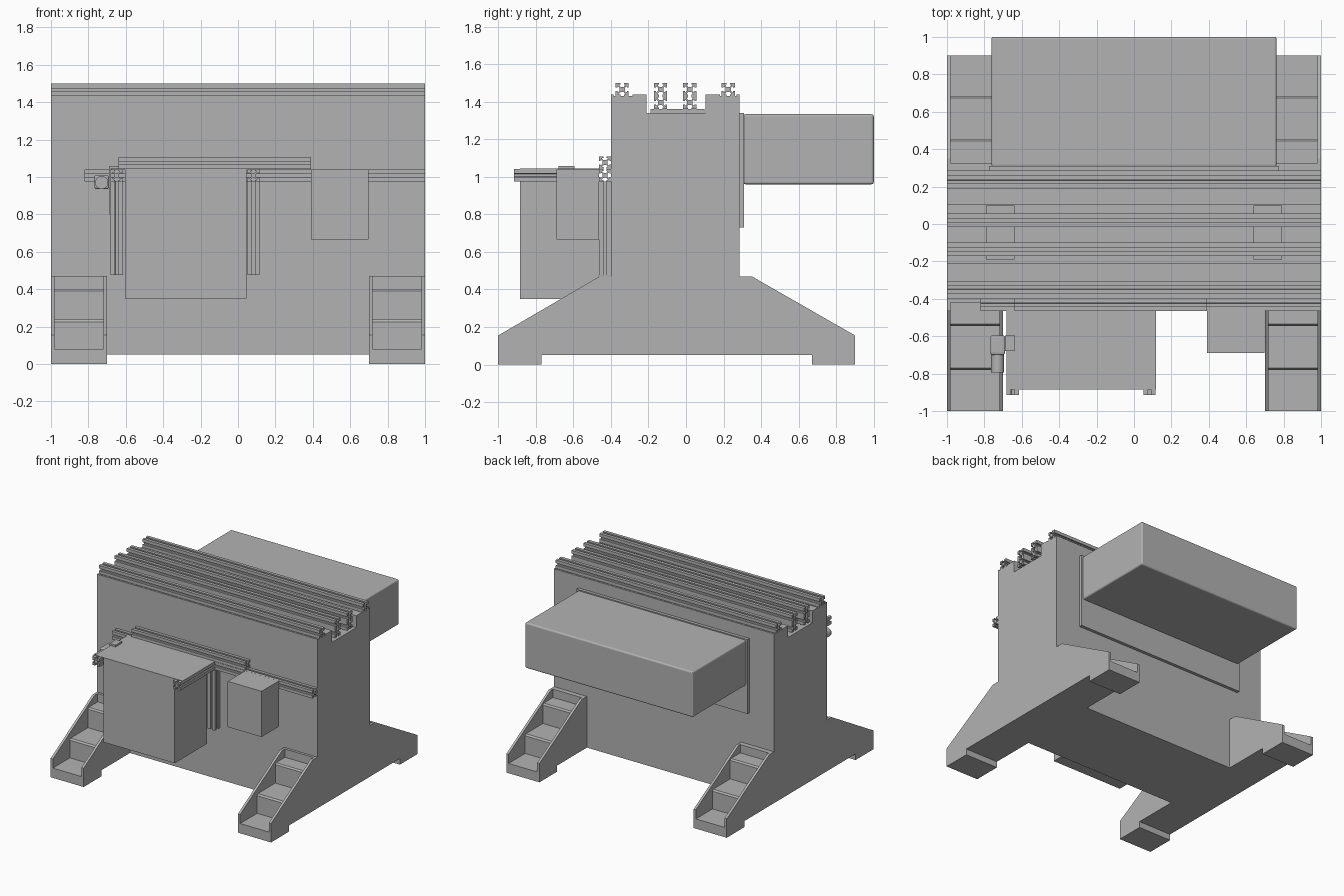
import bpy, bmesh

cube = bpy.data.objects.get("Cube")
if cube:
    bpy.data.objects.remove(cube, do_unlink=True)

grey = bpy.data.materials.new("machine_grey")
grey.use_nodes = True
grey.diffuse_color = (0.45, 0.45, 0.45, 1)
grey.node_tree.nodes["Principled BSDF"].inputs["Base Color"].default_value = (0.45, 0.45, 0.45, 1)


def prism(name, pts, axis, lo, hi):
    """Extrude a closed 2D outline along one axis."""
    place = {"x": lambda a, b, t: (t, a, b),
             "y": lambda a, b, t: (a, t, b),
             "z": lambda a, b, t: (a, b, t)}[axis]
    bm = bmesh.new()
    low = [bm.verts.new(place(a, b, lo)) for a, b in pts]
    high = [bm.verts.new(place(a, b, hi)) for a, b in pts]
    bm.faces.new(low)
    bm.faces.new(high)
    for i in range(len(pts)):
        j = (i + 1) % len(pts)
        bm.faces.new((low[i], low[j], high[j], high[i]))
    bmesh.ops.recalc_face_normals(bm, faces=bm.faces)
    mesh = bpy.data.meshes.new(name)
    bm.to_mesh(mesh)
    bm.free()
    mesh.materials.append(grey)
    obj = bpy.data.objects.new(name, mesh)
    bpy.context.collection.objects.link(obj)
    return obj


def box(name, x, y, z, bevel=0):
    outline = [(x[0], y[0]), (x[1], y[0]), (x[1], y[1]), (x[0], y[1])]
    obj = prism(name, outline, "z", *z)
    if bevel:
        mod = obj.modifiers.new("rounded_edges", "BEVEL")
        mod.width, mod.segments = bevel, 3
    return obj


def rail(name, a, b, axis, lo, hi, h=0.035):
    """Slotted extrusion with a T-slot on all four sides."""
    s, lip, w, c, q = h * 0.26, h * 0.74, h * 0.52, h * 0.4, h * 0.24
    side = [(h, -h), (h, -s), (lip, -s), (lip, -w), (c, -q),
            (c, q), (lip, w), (lip, s), (h, s)]
    pts = []
    for _ in range(4):
        pts += side
        side = [(-v, u) for u, v in side]
    return prism(name, [(a + u, b + v) for u, v in pts], axis, lo, hi)


# Main body with a stepped top
prism("body", [(-0.40, 0.05), (0.285, 0.05), (0.285, 1.437), (0.27, 1.437),
               (0.27, 1.43), (0.18, 1.43), (0.18, 1.437), (0.105, 1.437),
               (0.105, 1.34), (-0.21, 1.34), (-0.21, 1.437), (-0.285, 1.437),
               (-0.285, 1.43), (-0.385, 1.43), (-0.385, 1.437), (-0.40, 1.437)],
      "x", -1, 1)


# Stair feet: two cheeks around a stepped core
def foot(name, sign, wall, crest, back, tread_1, tread_2, pad, tip):
    base = [(wall, 0.05), (pad, 0.05), (pad, 0), (tip, 0)]
    cheek = base + [(tip, 0.155), (crest, 0.47), (wall, 0.47)]
    d = 0.01 if tip > 0 else -0.01
    core = base + [(tip, 0.08), (tread_2, 0.08), (tread_2, 0.225), (tread_2 - d, 0.238),
                   (tread_1, 0.238), (tread_1, 0.39), (tread_1 - d, 0.402),
                   (back, 0.402), (back, 0.47), (wall, 0.47)]
    for part, pts, x0, x1 in (("inner_cheek", cheek, 0.70, 0.72),
                              ("steps", core, 0.72, 0.98),
                              ("outer_cheek", cheek, 0.98, 1.0)):
        prism(f"{name}_{part}", pts, "x", *sorted((sign * x0, sign * x1)))


for side, sign in (("left", 1), ("right", -1)):
    foot(f"front_{side}_foot", sign, -0.40, -0.46, -0.42, -0.545, -0.78, -0.77, -1.0)
    foot(f"back_{side}_foot", sign, 0.285, 0.35, 0.325, 0.455, 0.685, 0.67, 0.90)
    # Spacers under the middle rails
    box(f"{side}_spacer", sorted((sign * 0.64, sign * 0.79)), (-0.19, 0.098), (1.34, 1.36))

# Top rails: single outer ones, double middle ones
for i, y in enumerate((-0.34, -0.135, 0.02, 0.225)):
    rail(f"top_rail_{i}", y, 1.465, "x", -1, 1)
    if i in (1, 2):
        rail(f"top_rail_{i}_lower", y, 1.395, "x", -1, 1)

# Rear cabinet and its mounting plate
box("rear_plate", (-0.775, 0.775), (0.285, 0.31), (0.73, 1.34))
box("rear_cabinet", (-0.762, 0.762), (0.305, 1.0), (0.96, 1.333), bevel=0.012)

# Front rail frame
h = 0.0325
rail("front_rail_lower", -0.432, 1.008, "x", -0.82, 1.0, h)
rail("front_rail_upper", -0.432, 1.075, "x", -0.64, 0.39, h)
for side, x in (("right", -0.648), ("left", 0.083)):
    rail(f"{side}_upright", x, -0.432, "z", 0.475, 0.975, h)
    rail(f"{side}_arm", x, 1.008, "y", -0.915, -0.465, h)

# Front cabinets
box("front_cabinet", (-0.603, 0.045), (-0.885, -0.463), (0.35, 1.038))
box("front_cabinet_lid", (-0.68, 0.117), (-0.885, -0.463), (1.038, 1.044))
box("small_cabinet", (0.39, 0.697), (-0.69, -0.463), (0.665, 1.04))

# Sensor unit hung beside the right arm
box("sensor_bracket", (-0.69, -0.635), (-0.68, -0.595), (1.042, 1.058))
box("sensor_hanger", (-0.69, -0.682), (-0.68, -0.595), (0.80, 1.058))
box("sensor_body", (-0.768, -0.69), (-0.70, -0.595), (0.935, 1.01), bevel=0.012)
bpy.ops.mesh.primitive_cylinder_add(vertices=32, radius=0.035, depth=0.10,
                                    location=(-0.729, -0.745, 0.97), rotation=(1.5708, 0, 0))
barrel = bpy.context.object
barrel.name = "sensor_barrel"
barrel.data.materials.append(grey)
bpy.ops.object.shade_smooth_by_angle()
